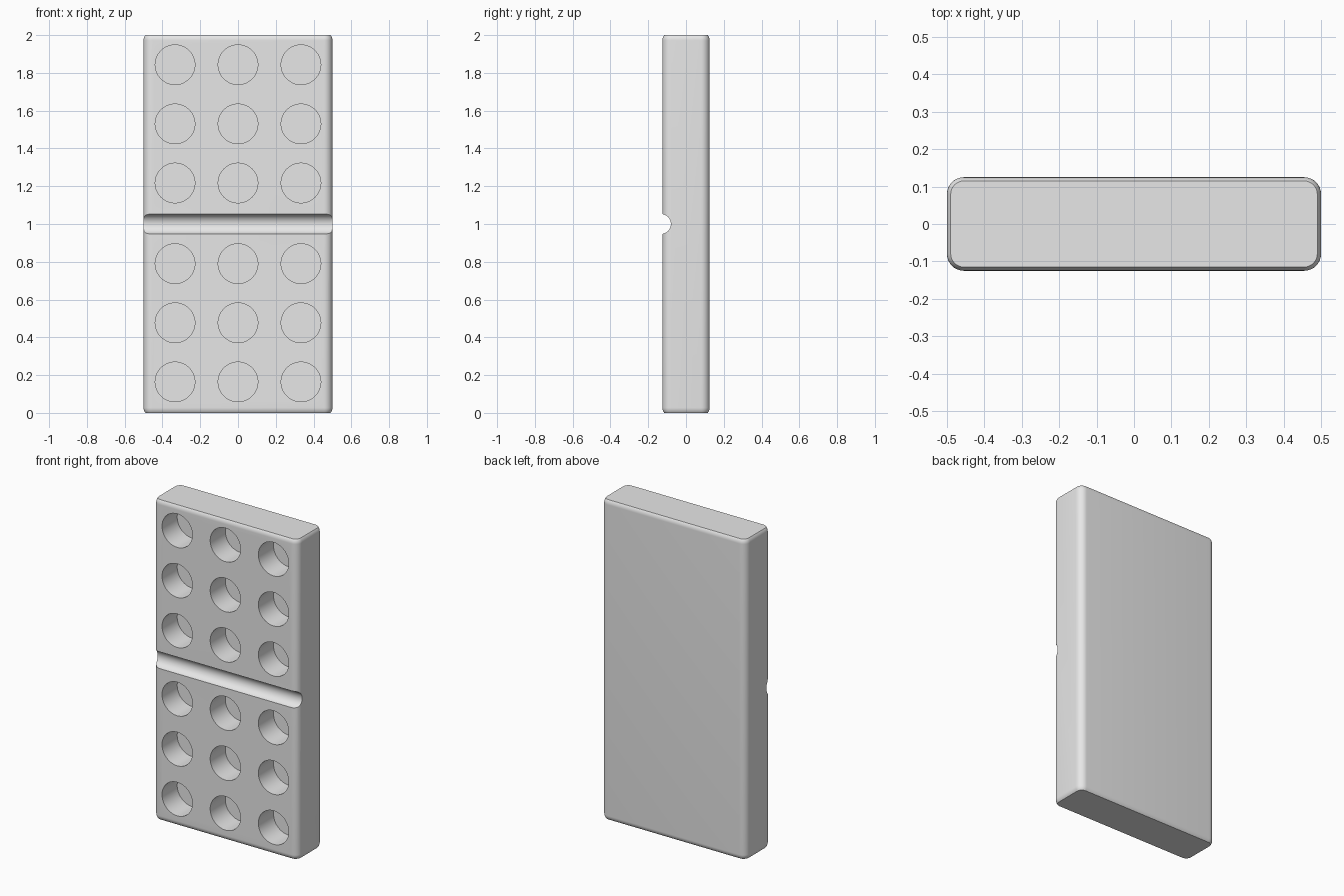
import bpy, bmesh
from math import sin, cos, pi, radians, sqrt
from mathutils import Matrix

cube = bpy.data.objects.get("Cube")
if cube:
    bpy.data.objects.remove(cube, do_unlink=True)

W, D, H = 1.0, 0.25, 2.0     # tile size
CORNER = 0.045               # rounding of the upright edges
RIM, INSET = 0.028, 0.01     # rounding towards the ends
DOT_R, DOT_DEPTH = 0.105, 0.15
GROOVE_R = 0.053

grey = bpy.data.materials.new("plain grey")
grey.use_nodes = True
colour = (0.8, 0.8, 0.8, 1)
grey.diffuse_color = colour
grey.node_tree.nodes["Principled BSDF"].inputs["Base Color"].default_value = colour


def make_object(name, bm):
    bmesh.ops.recalc_face_normals(bm, faces=bm.faces[:])
    mesh = bpy.data.meshes.new(name)
    bm.to_mesh(mesh)
    bm.free()
    mesh.materials.append(grey)
    obj = bpy.data.objects.new(name, mesh)
    bpy.context.collection.objects.link(obj)
    return obj


def cylinder(bm, radius, length, matrix):
    bmesh.ops.create_cone(bm, cap_ends=True, segments=64, radius1=radius,
                          radius2=radius, depth=length, matrix=matrix)


def rounded_ring(bm, z, inset):
    r = CORNER - inset
    verts = []
    for k, (sx, sy) in enumerate([(1, 1), (-1, 1), (-1, -1), (1, -1)]):
        for i in range(9):
            a = (k + i / 8) * pi / 2
            verts.append(bm.verts.new((sx * (W / 2 - CORNER) + r * cos(a),
                                       sy * (D / 2 - CORNER) + r * sin(a), z)))
    return verts


# Tile body: stacked rounded outlines, drawn in along an arc at both ends
bm = bmesh.new()
arc_r = (RIM ** 2 + INSET ** 2) / (2 * INSET)
levels = []
for i in range(7):
    rise = RIM * i / 6
    levels.append((H - RIM + rise, arc_r - sqrt(arc_r ** 2 - rise ** 2)))
levels = [(H - z, inset) for z, inset in reversed(levels)] + levels
rings = [rounded_ring(bm, z, inset) for z, inset in levels]
n = len(rings[0])
for low, high in zip(rings, rings[1:]):
    for i in range(n):
        j = (i + 1) % n
        bm.faces.new((low[i], low[j], high[j], high[i]))
bm.faces.new(rings[0][::-1])
bm.faces.new(rings[-1])
tile = make_object("tile_body", bm)

# Cutter: two grids of round dots and the dividing groove
bm = bmesh.new()
front = -D / 2
for half in (0.477, 1.53):
    for row in (-1, 0, 1):
        for col in (-1, 0, 1):
            place = Matrix.Translation((col / 3, front, half + row * 0.313))
            cylinder(bm, DOT_R, 2 * DOT_DEPTH, place @ Matrix.Rotation(pi / 2, 4, 'X'))
cylinder(bm, GROOVE_R, 1.2,
         Matrix.Translation((0, front - 0.008, 1)) @ Matrix.Rotation(pi / 2, 4, 'Y'))
cutter = make_object("dot_and_groove_cutter", bm)
cutter.hide_render = True

# Cut the recesses and bake the result
cut = tile.modifiers.new("recesses", 'BOOLEAN')
cut.operation = 'DIFFERENCE'
cut.solver = 'EXACT'
cut.object = cutter
bpy.context.view_layer.objects.active = tile
for obj in bpy.context.selected_objects:
    obj.select_set(False)
tile.select_set(True)
bpy.ops.object.modifier_apply(modifier=cut.name)
bpy.data.objects.remove(cutter, do_unlink=True)
bpy.ops.object.shade_smooth_by_angle(angle=radians(30))
